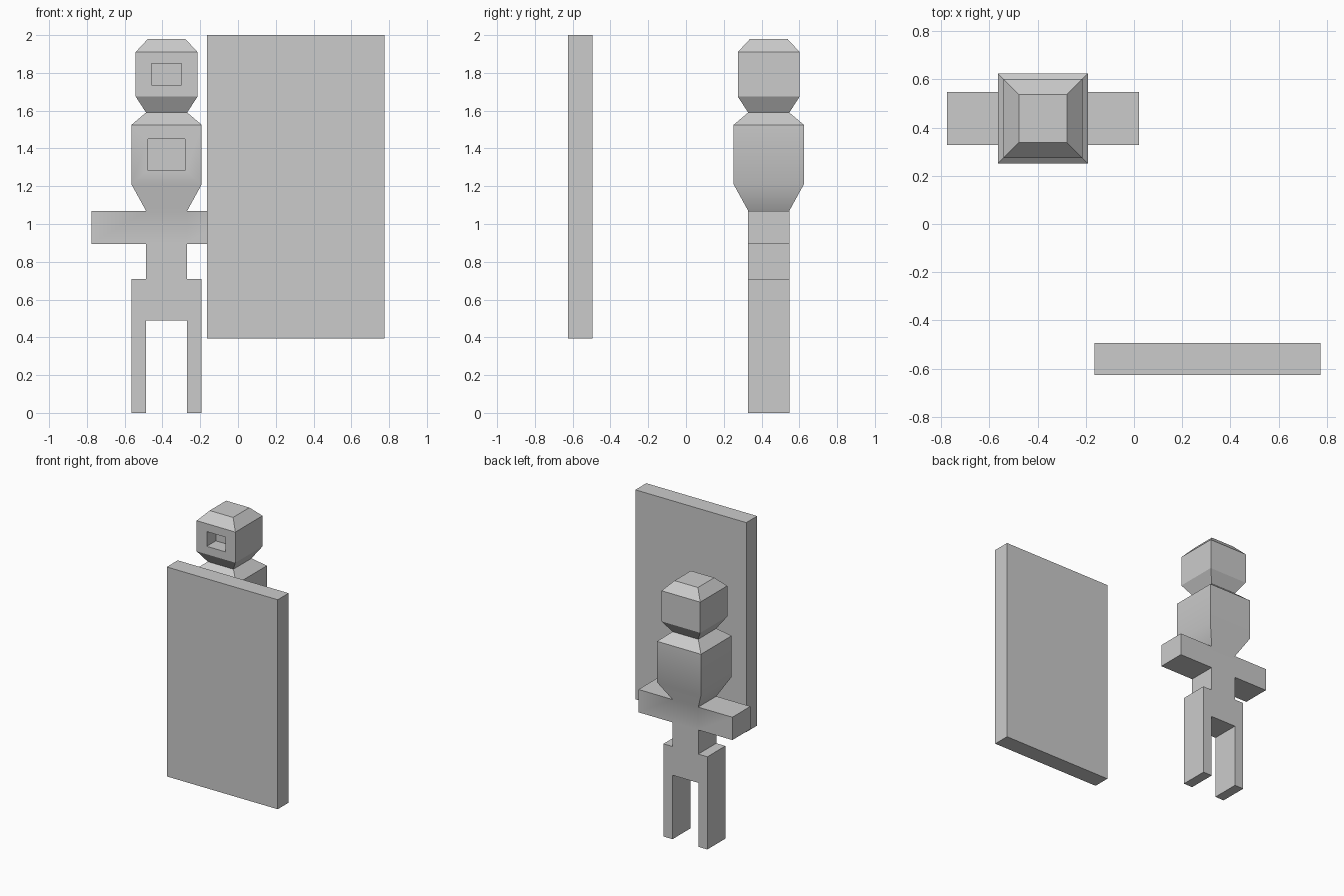
import bpy, bmesh, math
from mathutils import Vector

if "Cube" in bpy.data.objects:
    bpy.data.objects.remove(bpy.data.objects["Cube"])

CX, CY = -0.378, 0.438      # figure axis
CORE = 0.109                # half width of waist and neck


def finish(bm, name):
    bmesh.ops.recalc_face_normals(bm, faces=bm.faces)
    mesh = bpy.data.meshes.new(name)
    bm.to_mesh(mesh)
    bm.free()
    obj = bpy.data.objects.new(name, mesh)
    bpy.context.collection.objects.link(obj)
    return obj


def find_face(bm, normal, z_low, z_high):
    """Face pointing along normal, spanning z_low to z_high or lying on that level."""
    mid = (z_low + z_high) / 2
    bm.normal_update()
    hits = [f for f in bm.faces if f.normal.dot(Vector(normal)) > 0.99
            and abs(f.calc_center_median().z - mid) < 0.01]
    return hits[0]


def extrude(bm, face, offset):
    new = bmesh.ops.extrude_discrete_faces(bm, faces=[face])["faces"][0]
    bmesh.ops.translate(bm, verts=new.verts, vec=offset)
    return new


# Standing figure: stacked square sections from crotch to crown
sections = [(0.49, CORE), (0.71, CORE), (0.895, CORE), (1.07, CORE),
            (1.21, 0.186), (1.525, 0.186), (1.59, CORE),
            (1.675, 0.164), (1.91, 0.164), (1.98, 0.099)]
bm = bmesh.new()
rings = [[bm.verts.new((CX + sx * h, CY + sy * h, z))
          for sx, sy in ((-1, -1), (1, -1), (1, 1), (-1, 1))] for z, h in sections]
for low, high in zip(rings, rings[1:]):
    for i in range(4):
        j = (i + 1) % 4
        bm.faces.new((low[i], low[j], high[j], high[i]))
bm.faces.new(rings[0][::-1])
bm.faces.new(rings[-1])

# Arms, hips and legs on both sides
for side in (-1, 1):
    arm = find_face(bm, (side, 0, 0), 0.895, 1.07)
    extrude(bm, arm, (side * (0.398 - CORE), 0, 0))
    hip = find_face(bm, (side, 0, 0), 0.49, 0.71)
    extrude(bm, hip, (side * (0.186 - CORE), 0, 0))
    bm.normal_update()
    sole = next(f for f in bm.faces if f.normal.z < -0.99
                and abs(f.calc_center_median().z - 0.49) < 0.01
                and side * (f.calc_center_median().x - CX) > CORE)
    extrude(bm, sole, (0, 0, -0.49))

# Rectangular recesses in the face and chest
for z_low, z_high, scale in ((1.675, 1.91, 0.48), (1.21, 1.525, 0.53)):
    panel = find_face(bm, (0, -1, 0), z_low, z_high)
    inner = extrude(bm, panel, (0, 0, 0))
    centre = inner.calc_center_median()
    for v in inner.verts:
        v.co = centre + (v.co - centre) * scale
    extrude(bm, inner, (0, 0.11, 0))

figure = finish(bm, "standing_figure")
bpy.context.view_layer.objects.active = figure
figure.select_set(True)
bpy.ops.object.shade_smooth_by_angle(angle=math.radians(30))

# Upright slab in front
bm = bmesh.new()
bmesh.ops.create_cube(bm, size=1)
bmesh.ops.scale(bm, verts=bm.verts, vec=(0.94, 0.132, 1.605))
bmesh.ops.translate(bm, verts=bm.verts, vec=(0.305, -0.56, 1.1975))
finish(bm, "upright_slab")
